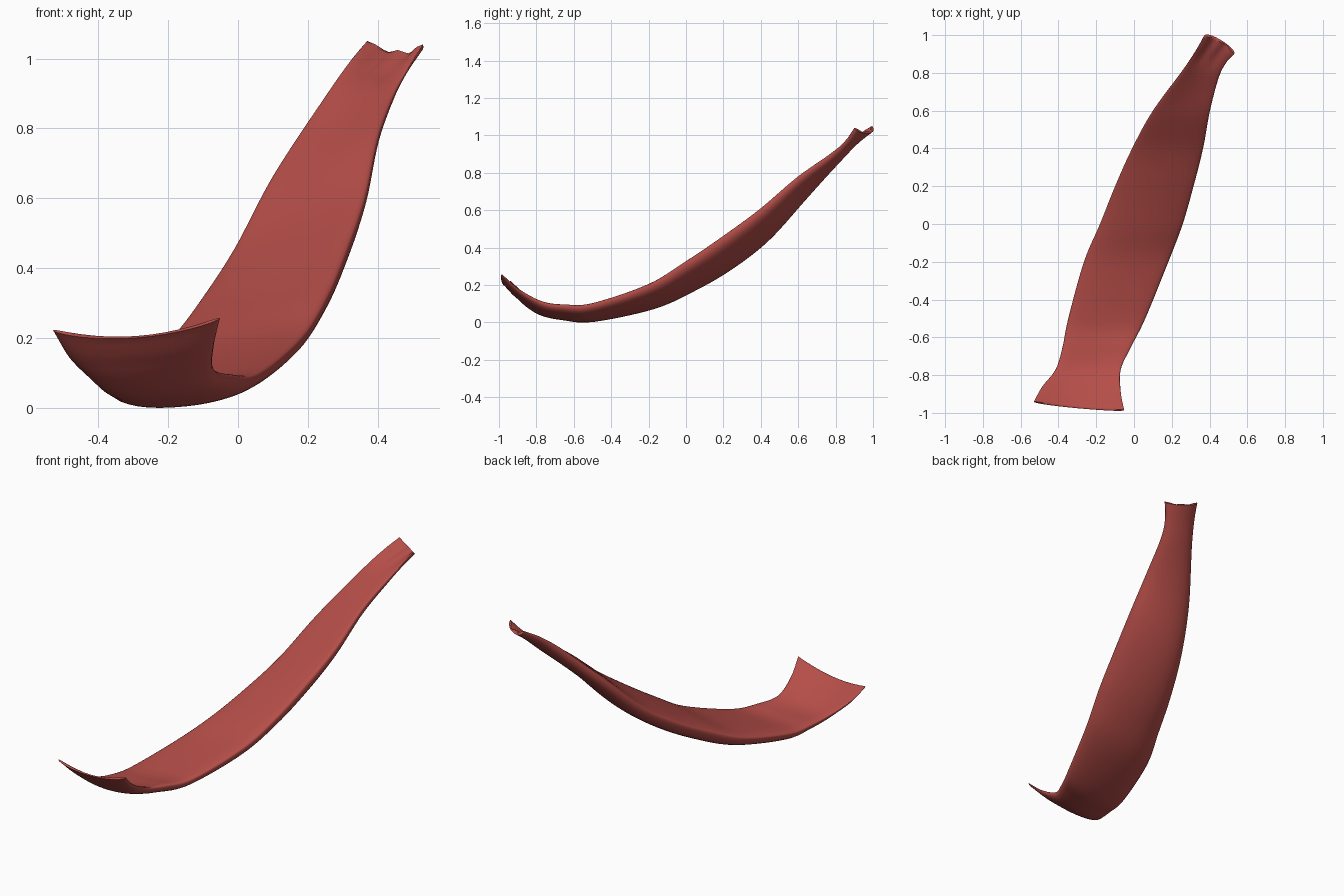
import bpy, bmesh, math
from mathutils import Vector

cube = bpy.data.objects.get("Cube")
if cube:
    bpy.data.objects.remove(cube, do_unlink=True)

# Sections from front lip to rear tip: left rim, right rim, (rise, hollow, belly)
SECTIONS = [
    ((-.53, -.94, .222), (-.052, -.985, .257), (.012, .025, .02)),
    ((-.485, -.86, .15), (-.07, -.89, .175), (.014, .03, .045)),
    ((-.415, -.77, .085), (-.07, -.77, .11), (.02, .028, .056)),
    ((-.378, -.65, .06), (-.015, -.65, .09), (.028, .024, .061)),
    ((-.348, -.5, .058), (.06, -.5, .094), (.032, .02, .07)),
    ((-.265, -.2, .122), (.182, -.2, .196), (.033, .014, .083)),
    ((-.18, 0, .207), (.258, 0, .318), (.034, .01, .091)),
    ((-.10, .2, .313), (.315, .2, .455), (.034, .01, .09)),
    ((-.01, .4, .452), (.365, .4, .603), (.032, .01, .077)),
    ((.10, .6, .66), (.402, .6, .774), (.028, .01, .06)),
    ((.25, .8, .89), (.447, .77, .893), (.022, .015, .05)),
    ((.32, .905, .99), (.485, .85, .967), (.014, .032, .043)),
    ((.37, .995, 1.05), (.53, .90, 1.04), (.008, .042, .045)),
]
STEPS, HALF = 6, 18


def spline(column, t):
    """Smooth curve through one column of the section list."""
    pts = [Vector(s[column]) for s in SECTIONS]
    i = min(int(t), len(pts) - 2)
    f = t - i
    a, b, c, d = (pts[min(max(i + k, 0), len(pts) - 1)] for k in (-1, 0, 1, 2))
    return b + (c - a) * (f / 2) + (a * 2 - b * 5 + c * 4 - d) * (f * f / 2) \
        + (b * 3 - a - c * 3 + d) * (f ** 3 / 2)


def middle(t):
    return (spline(0, t) + spline(1, t)) / 2


def ring(t):
    """Closed outline: rounded rims, gently crowned top, full belly."""
    last = len(SECTIONS) - 1
    left, right = spline(0, t), spline(1, t)
    rise, hollow, belly = spline(2, t)
    tangent = middle(min(t + .5, last)) - middle(max(t - .5, 0))
    up = (right - left).cross(tangent).normalized()
    wrinkle = .008 * max(0, (t - last + 1.7) / 1.7)
    lip_dip = .025 * max(0, 1 - t)
    points = []
    for k in range(2 * HALF):
        angle = math.pi * k / HALF
        across = (1 - math.cos(angle)) / 2
        bowl = max(0, 4 * across * (1 - across))
        if k > HALF:
            depth = -belly * bowl ** .42 * (1.06 - .12 * across)
        else:
            depth = rise * bowl ** .5 - hollow * bowl
            depth += wrinkle * bowl * math.sin(across * math.pi * 5)
        dip = Vector((0, 0, -lip_dip * bowl))
        points.append(left.lerp(right, across) + up * depth + dip)
    return points


# Strap body lofted through the sections
bm = bmesh.new()
count = (len(SECTIONS) - 1) * STEPS
rings = [[bm.verts.new(p) for p in ring(n / STEPS)] for n in range(count + 1)]
for first, second in zip(rings, rings[1:]):
    for k in range(2 * HALF):
        j = (k + 1) % (2 * HALF)
        bm.faces.new((first[k], first[j], second[j], second[k]))

# End caps made of strips between the upper face and the belly
for loop in (rings[0], rings[-1]):
    for k in range(HALF):
        quad = [loop[k], loop[k + 1], loop[-k - 1], loop[-k]]
        bm.faces.new(list(dict.fromkeys(quad)))
bmesh.ops.recalc_face_normals(bm, faces=bm.faces)

mesh = bpy.data.meshes.new("muscle_strap")
bm.to_mesh(mesh)
bm.free()
strap = bpy.data.objects.new("muscle_strap", mesh)
bpy.context.collection.objects.link(strap)

# Muscle red
red = bpy.data.materials.new("muscle_red")
red.use_nodes = True
color = (.46, .075, .065, 1)
red.diffuse_color = color
red.node_tree.nodes["Principled BSDF"].inputs["Base Color"].default_value = color
mesh.materials.append(red)

bpy.context.view_layer.objects.active = strap
strap.select_set(True)
bpy.ops.object.shade_smooth_by_angle(angle=math.radians(80))
